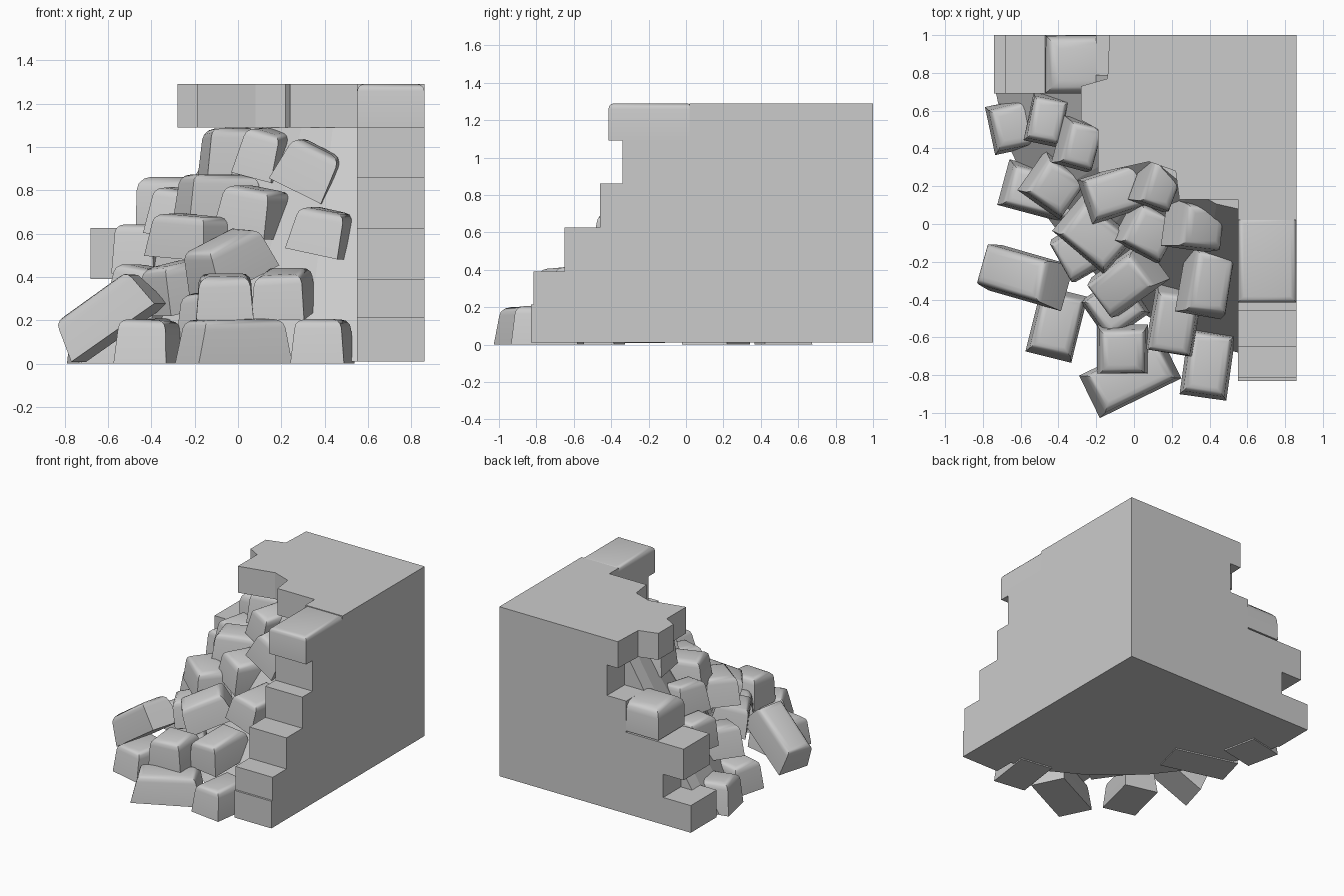
import bpy, bmesh, math, random
from mathutils import Vector, Euler, Matrix

random.seed(4)
if "Cube" in bpy.data.objects:
    bpy.data.objects.remove(bpy.data.objects["Cube"])

GREY = (0.6, 0.6, 0.6, 1)
stone_grey = bpy.data.materials.new("stone grey")
stone_grey.use_nodes = True
stone_grey.diffuse_color = GREY
stone_grey.node_tree.nodes["Principled BSDF"].inputs["Base Color"].default_value = GREY


def finish(bm, name, smooth=False):
    bmesh.ops.recalc_face_normals(bm, faces=bm.faces[:])
    mesh = bpy.data.meshes.new(name)
    bm.to_mesh(mesh)
    bm.free()
    mesh.materials.append(stone_grey)
    obj = bpy.data.objects.new(name, mesh)
    bpy.context.collection.objects.link(obj)
    if smooth:
        bpy.ops.object.select_all(action="DESELECT")
        obj.select_set(True)
        bpy.context.view_layer.objects.active = obj
        bpy.ops.object.shade_smooth_by_angle(angle=math.radians(40))


def loft(name, lower, upper, bottom, top):
    """Closed solid between two matching outlines."""
    bm = bmesh.new()
    low = [bm.verts.new((x, y, bottom)) for x, y in lower]
    high = [bm.verts.new((x, y, top)) for x, y in upper]
    for i in range(len(low)):
        bm.faces.new((low[i - 1], low[i], high[i], high[i - 1]))
    bm.faces.new(low)
    bm.faces.new(high)
    finish(bm, name)


def block(name, centre, size, angles=(0, 0, 0), taper=0.9, jitter=0.07, soft=0.2):
    """Rough stone: flat base, tapered sides, worn upper edges."""
    bm = bmesh.new()
    bmesh.ops.create_cube(bm, size=1)
    for v in bm.verts:
        if v.co.z > 0:
            v.co.x *= taper - random.uniform(0, jitter)
            v.co.y *= taper - random.uniform(0, jitter)
            v.co.z -= random.uniform(0, jitter)
        v.co = Vector(a * b for a, b in zip(v.co, size))
    worn = [edge for edge in bm.edges if min(v.co.z for v in edge.verts) > 0]
    bmesh.ops.bevel(bm, geom=worn, offset=soft * min(size), segments=3,
                    profile=0.5, affect="EDGES")
    spin = Euler([math.radians(a) for a in angles]).to_matrix().to_4x4()
    bmesh.ops.transform(bm, matrix=Matrix.Translation(centre) @ spin, verts=bm.verts[:])
    finish(bm, name, smooth=True)


# Main planes of the two walls
RIGHT, BACK, FLOOR = 0.86, 1, 0.01
SIDE_INNER, BACK_INNER = 0.55, 0.69
SLAB_BOTTOM, SLAB_TOP = 1.09, 1.29

# Wall courses: top height, front end of side wall, left end of back wall
courses = {
    "bottom_course": (0.215, -0.83, -0.74),
    "second_course": (0.39, -0.815, -0.51),
    "third_course": (0.625, -0.65, -0.68),
    "fourth_course": (0.86, -0.46, -0.2),
    "fifth_course": (SLAB_BOTTOM, -0.34, -0.04),
}
base = FLOOR
for name, (top, front, left) in courses.items():
    plan = [(RIGHT, BACK), (left, BACK), (left, BACK_INNER),
            (SIDE_INNER, BACK_INNER), (SIDE_INNER, front), (RIGHT, front)]
    loft(name, plan, plan, base, top)
    base = top

# Broken top slab with a ragged inner edge
ragged = [(-0.13, BACK), (-0.14, 0.77), (-0.28, 0.73), (-0.28, 0.55), (-0.19, 0.5),
          (-0.19, 0.27), (0.08, 0.33), (0.22, 0.28), (0.24, 0.13), (SIDE_INNER, 0.13)]
slab_plan = [(RIGHT, BACK)] + ragged + [(SIDE_INNER, 0.02), (RIGHT, 0.02)]
loft("top_slab", slab_plan, slab_plan, SLAB_BOTTOM, SLAB_TOP)

# Worn stones at the wall ends
block("top_corner_stone", (0.705, -0.19, 1.19), (0.31, 0.45, 0.2),
      taper=1, jitter=0, soft=0.16)
block("back_wall_end_stone", (-0.3, 0.845, 0.75), (0.34, 0.31, 0.23),
      taper=1, jitter=0.03, soft=0.3)


# Sloping fill between the walls
def rounded_corner(reach_x, reach_y, steps=6, power=1.25):
    """Flattened quarter arc from the back wall to the side wall."""
    arc = []
    for i in range(steps + 1):
        angle = i / steps * math.pi / 2
        arc.append((SIDE_INNER - reach_x * max(math.cos(angle), 0) ** power,
                    BACK_INNER - reach_y * math.sin(angle) ** power))
    inside = 0.1
    return arc + [(SIDE_INNER + inside, arc[-1][1]),
                  (SIDE_INNER + inside, BACK_INNER + inside),
                  (arc[0][0], BACK_INNER + inside)]


loft("rubble_core", rounded_corner(1.28, 1.37), rounded_corner(0.61, 0.61),
     FLOOR, SLAB_BOTTOM)

# Fallen stones come in a few standard sizes
LONG = (0.48, 0.25, 0.21)
BRICK = (0.36, 0.25, 0.21)
CHUNK = (0.27, 0.26, 0.23)
SMALL = (0.2, 0.26, 0.23)


def stone(name, size, x, y, z=None, turn=0, pitch=0, roll=0):
    height = size[2] / 2 if z is None else z
    block(name, (x, y, height), size, (roll, pitch, turn))


# Stones lying on the ground
stone("ground_stone_left", BRICK, x=-0.41, y=-0.53, turn=76)
stone("ground_stone_front", LONG, x=-0.02, y=-0.81, turn=26)
stone("ground_stone_right", BRICK, x=0.39, y=-0.74, turn=82)
stone("ground_stone_rear", CHUNK, x=-0.63, y=0.52, turn=12)
stone("ground_stone_side", LONG, x=-0.46, y=0.16, turn=-15)

# Stones resting on the lower ones
stone("leaning_stone", LONG, x=-0.6, y=-0.27, z=0.23, turn=-16, pitch=-34)
stone("stacked_stone_front", CHUNK, x=-0.06, y=-0.67, z=0.3, roll=4)
stone("stacked_stone_right", BRICK, x=0.21, y=-0.52, z=0.33, turn=80, pitch=-8)
stone("stacked_stone_low", CHUNK, x=-0.1, y=-0.44, z=0.22, turn=35)
stone("stacked_stone_side", CHUNK, x=-0.42, y=0.2, z=0.34, turn=-35, pitch=8)
stone("wedged_stone", CHUNK, x=-0.28, y=-0.14, z=0.36, turn=30, pitch=-12)

# Stones halfway up the heap
stone("tilted_stone_middle", BRICK, x=-0.05, y=-0.31, z=0.48, turn=36, pitch=-23)
stone("tilted_stone_right", BRICK, x=0.39, y=-0.31, z=0.61, turn=80, roll=12)
stone("middle_stone_left", BRICK, x=-0.21, y=-0.06, z=0.59, turn=-40, pitch=4)
stone("middle_stone_rear", SMALL, x=-0.46, y=0.55, z=0.53, turn=-12)
stone("middle_stone_back", SMALL, x=-0.29, y=0.42, z=0.7, turn=-15, pitch=10)

# Stones near the top
stone("upper_stone_middle", CHUNK, x=0.08, y=-0.04, z=0.71, turn=-28, pitch=10)
stone("upper_stone_left", BRICK, x=-0.09, y=0.17, z=0.77, turn=18)
stone("upper_stone_right", CHUNK, x=0.33, y=-0.01, z=0.9, turn=-8, pitch=26)
stone("high_stone_left", CHUNK, x=-0.03, y=0.45, z=0.98, turn=10)
stone("high_stone_middle", SMALL, x=0.13, y=0.21, z=0.97, turn=-20, pitch=14)
